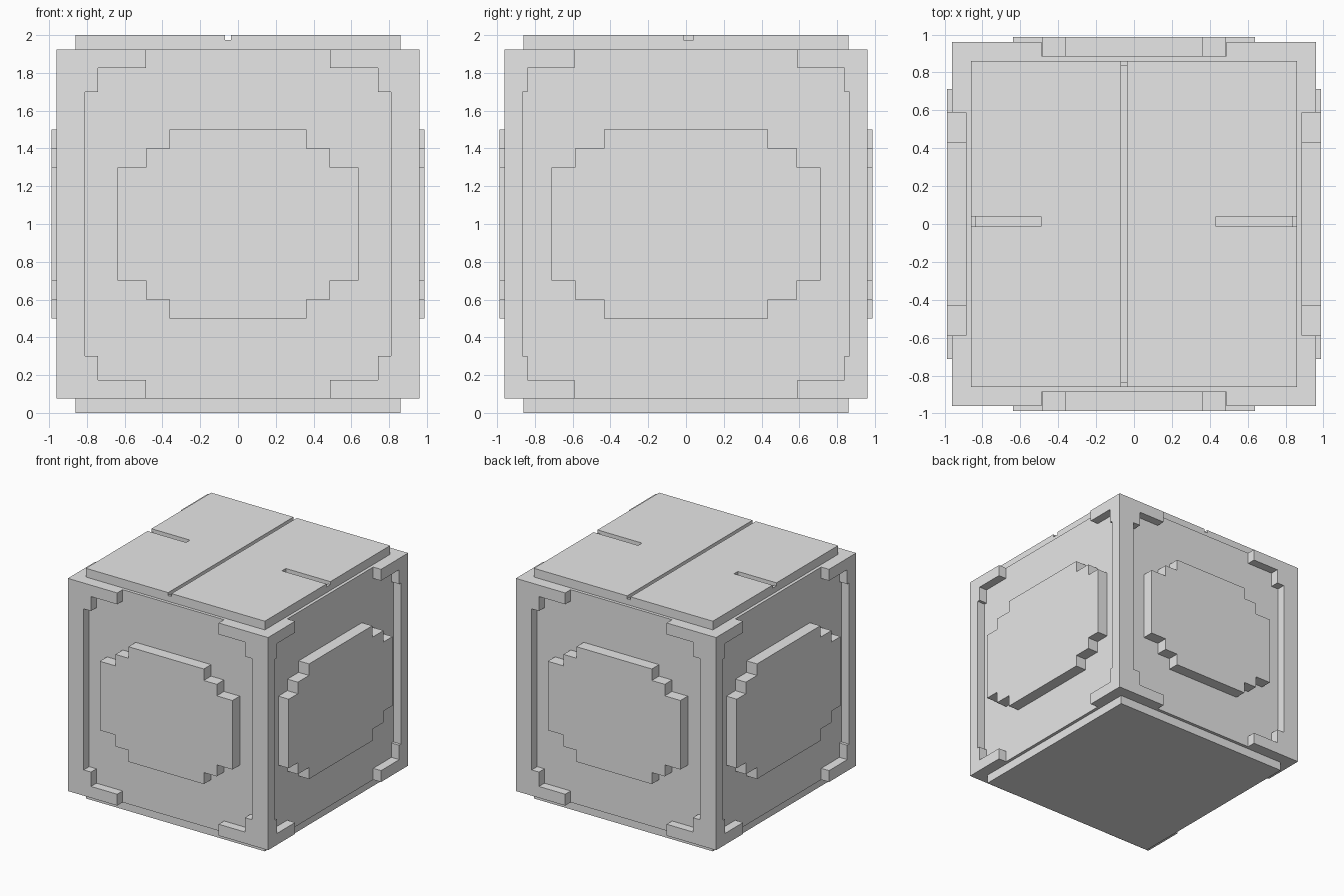
import bpy
import bmesh
from mathutils import Matrix, Vector
from math import radians

default_cube = bpy.data.objects.get("Cube")
if default_cube:
    bpy.data.objects.remove(default_cube, do_unlink=True)

grey = bpy.data.materials.new("plain_grey")
grey.use_nodes = True
grey.diffuse_color = (0.8, 0.8, 0.8, 1)
grey.node_tree.nodes["Principled BSDF"].inputs["Base Color"].default_value = (0.8, 0.8, 0.8, 1)

MID = 1.0       # height of the centre
HALF = 0.962    # half width of the frame cube
INNER = 0.887   # depth of the recessed panels
RAISED = 0.987  # outer face of the raised plates
LID = 0.86      # half width of the top and bottom slabs
SHELF = MID + 0.924


def add_object(name, bm):
    bmesh.ops.recalc_face_normals(bm, faces=bm.faces)
    mesh = bpy.data.meshes.new(name)
    bm.to_mesh(mesh)
    bm.free()
    mesh.materials.append(grey)
    obj = bpy.data.objects.new(name, mesh)
    bpy.context.collection.objects.link(obj)
    return obj


def box(name, low, high):
    low, high = Vector(low), Vector(high)
    bm = bmesh.new()
    size = Matrix.Diagonal((high - low).to_4d())
    bmesh.ops.create_cube(bm, size=1, matrix=Matrix.Translation((low + high) / 2) @ size)
    return add_object(name, bm)


def stepped_prism(name, steps, near, far, angle):
    """Stepped outline, mirrored into all quadrants, extruded outward from one side."""
    outline = []
    for i, (half_width, height) in enumerate(steps):
        if i:
            outline.append((half_width, steps[i - 1][1]))
        outline.append((half_width, height))
    outline = [(steps[0][0], 0)] + outline[0:]
    quarter = outline[1:]
    ring = quarter + [(-x, z) for x, z in reversed(quarter)]
    ring += [(-x, -z) for x, z in quarter] + [(x, -z) for x, z in reversed(quarter)]
    bm = bmesh.new()
    face = bm.faces.new([bm.verts.new((x, -near, z + MID)) for x, z in ring])
    out = bmesh.ops.extrude_face_region(bm, geom=[face])
    moved = [v for v in out["geom"] if isinstance(v, bmesh.types.BMVert)]
    bmesh.ops.translate(bm, verts=moved, vec=(0, near - far, 0))
    bmesh.ops.rotate(bm, verts=bm.verts, cent=(0, 0, 0),
                     matrix=Matrix.Rotation(radians(angle), 3, "Z"))
    return add_object(name, bm)


def carve(target, cutter):
    cutter.hide_render = True
    mod = target.modifiers.new("carve", "BOOLEAN")
    mod.operation = "DIFFERENCE"
    mod.solver = "EXACT"
    mod.object = cutter
    bpy.context.view_layer.objects.active = target
    bpy.ops.object.modifier_apply(modifier=mod.name)
    bpy.data.objects.remove(cutter, do_unlink=True)


# Frame cube, with a stepped recess and a raised plate on each side
frame = box("frame_cube", (-HALF, -HALF, MID * 2 - SHELF), (HALF, HALF, SHELF))
wide_recess = [(0.865, 0.7), (0.84, 0.825), (0.59, 1.1)]
narrow_recess = [(0.81, 0.7), (0.74, 0.825), (0.488, 1.1)]
wide_plate = [(0.713, 0.3), (0.588, 0.4), (0.434, 0.5)]
narrow_plate = [(0.638, 0.3), (0.487, 0.4), (0.362, 0.5)]
sides = [("front", 0, narrow_recess, narrow_plate),
         ("left", 90, wide_recess, wide_plate),
         ("back", 180, narrow_recess, narrow_plate),
         ("right", 270, wide_recess, wide_plate)]
for side, angle, recess, plate in sides:
    carve(frame, stepped_prism("recess_cutter", recess, INNER, 1.2, angle))
    stepped_prism(side + "_raised_plate", plate, INNER - 0.01, RAISED, angle)

# Bottom slab and top lid
box("bottom_slab", (-LID, -LID, 0), (LID, LID, MID * 2 - SHELF))
lid = box("top_lid", (-LID, -LID, SHELF), (LID, LID, 2))

# Seam and two slots in the lid: shallow at the rim, deeper inside it
RIM = 0.838
for reach, floor in ((1.0, 1.974), (RIM, 1.945)):
    carve(lid, box("seam_cutter", (-0.069, -reach, floor), (-0.037, reach, 2.1)))
    carve(lid, box("slot_cutter", (-reach, -0.013, floor), (-0.49, 0.04, 2.1)))
    carve(lid, box("slot_cutter", (0.432, -0.013, floor), (reach, 0.04, 2.1)))
